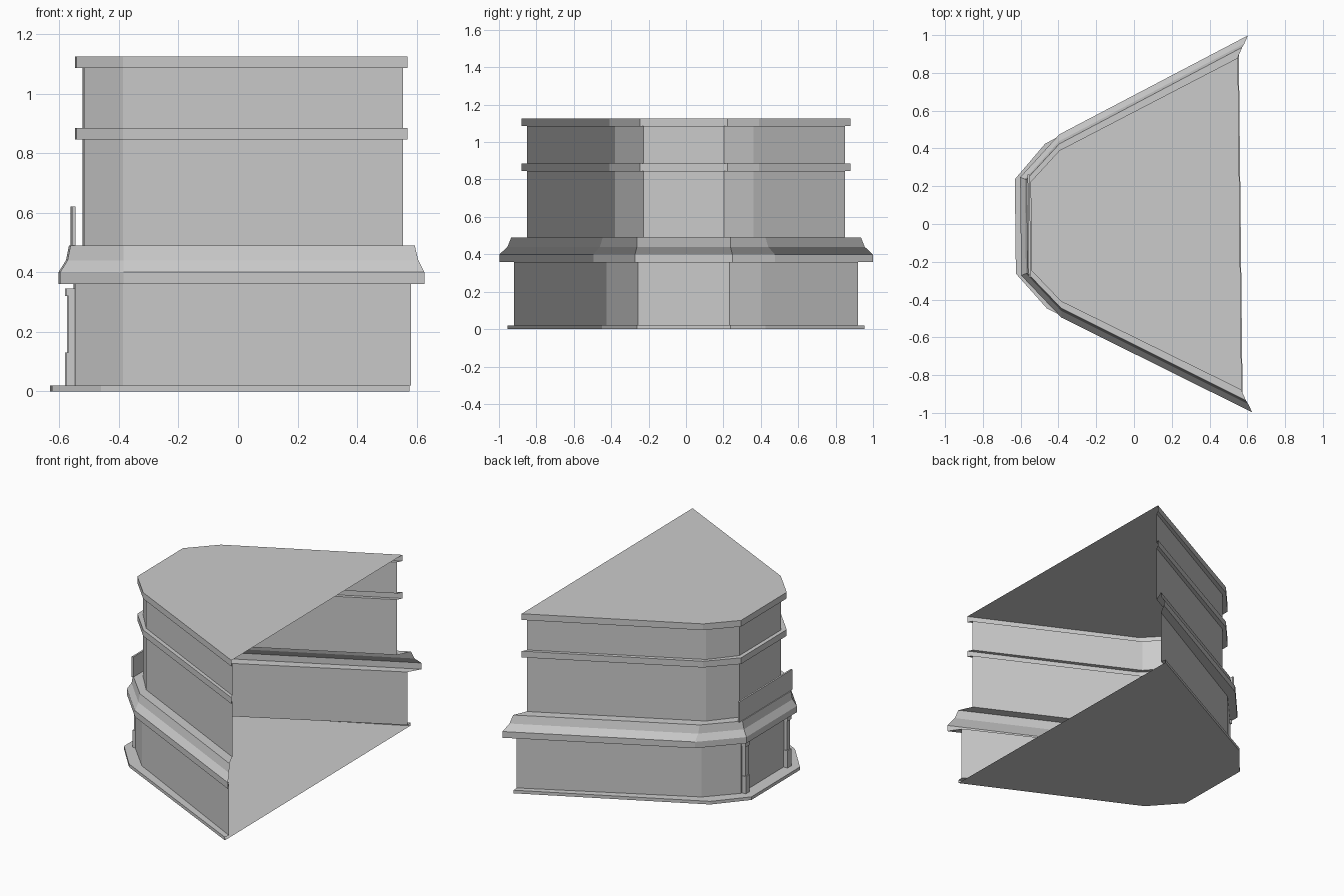
import bpy, bmesh
from mathutils import Matrix

cube = bpy.data.objects.get("Cube")
if cube:
    bpy.data.objects.remove(cube)

# One plain grey for the whole building
grey = bpy.data.materials.new("plain_grey")
grey.use_nodes = True
colour = (0.6, 0.6, 0.6, 1)
grey.diffuse_color = colour
grey.node_tree.nodes["Principled BSDF"].inputs["Base Color"].default_value = colour

# The block sits very slightly turned on its plot
TURN = Matrix.Translation((0, -0.006, 0)) @ Matrix.Rotation(0.011, 4, "Z")


def finish(name, bm):
    bmesh.ops.transform(bm, matrix=TURN, verts=bm.verts)
    bmesh.ops.recalc_face_normals(bm, faces=bm.faces)
    mesh = bpy.data.meshes.new(name)
    bm.to_mesh(mesh)
    bm.free()
    mesh.materials.append(grey)
    obj = bpy.data.objects.new(name, mesh)
    bpy.context.collection.objects.link(obj)
    return obj


# Half plans: narrow face corner, chamfer corner, open end
FLANGE = [(-0.628, 0.25), (-0.465, 0.437), (0.565, 0.955)]
LOWER = [(-0.55, 0.245), (-0.39, 0.415), (0.57, 0.92)]
SKIRT = [(-0.60, 0.26), (-0.39, 0.485), (0.615, 0.998)]
SKIRT_MID = [(-0.575, 0.25), (-0.39, 0.45), (0.595, 0.955)]
SKIRT_TOP = [(-0.565, 0.25), (-0.39, 0.435), (0.583, 0.935)]
UPPER = [(-0.52, 0.215), (-0.39, 0.37), (0.545, 0.85)]
BAND = [(-0.545, 0.235), (-0.39, 0.40), (0.56, 0.88)]


def shell(name, levels, floor=False, roof=False):
    """Loft an open-backed shell through mirrored plans at given heights."""
    bm = bmesh.new()
    rings = []
    for plan, z in levels:
        path = [(x, -y) for x, y in reversed(plan)] + plan
        rings.append([bm.verts.new((x, y, z)) for x, y in path])
    for a, b in zip(rings, rings[1:]):
        for i in range(len(a) - 1):
            bm.faces.new((a[i], a[i + 1], b[i + 1], b[i]))
    if floor:
        bm.faces.new(rings[0])
    if roof:
        bm.faces.new(rings[-1])
    return finish(name, bm)


def box(name, lo, hi):
    bm = bmesh.new()
    size = [h - l for l, h in zip(lo, hi)]
    mid = [(h + l) / 2 for l, h in zip(lo, hi)]
    bmesh.ops.create_cube(bm, size=1, matrix=Matrix.Translation(mid) @ Matrix.Diagonal((*size, 1)))
    return finish(name, bm)


# Ground slab and lower walls
shell("ground_floor", [(FLANGE, 0), (FLANGE, 0.02), (LOWER, 0.02), (LOWER, 0.36)], floor=True)

# Sloping canopy above the ground floor
shell("canopy", [(LOWER, 0.36), (SKIRT, 0.36), (SKIRT, 0.40), (SKIRT_MID, 0.44),
                 (SKIRT_TOP, 0.49), (UPPER, 0.49)])

# Upper walls with two projecting bands and a flat roof
shell("upper_floors", [(UPPER, 0.49), (UPPER, 0.845), (BAND, 0.845), (BAND, 0.885),
                       (UPPER, 0.885), (UPPER, 1.085), (BAND, 1.085), (BAND, 1.125)], roof=True)

# Blank board standing on the canopy over the entrance
box("sign_board", (-0.56, -0.27, 0.49), (-0.549, 0.275, 0.62))

# Entrance pilasters: base, shaft and capital on each side
for side, word in ((1, "left"), (-1, "right")):
    y = 0.215 * side
    for part, depth, half, z0, z1 in (("base", 0.578, 0.02, 0.02, 0.13),
                                      ("shaft", 0.572, 0.016, 0.13, 0.32),
                                      ("capital", 0.578, 0.021, 0.32, 0.345)):
        box(f"pilaster_{part}_{word}", (-depth, y - half, z0), (-0.548, y + half, z1))
